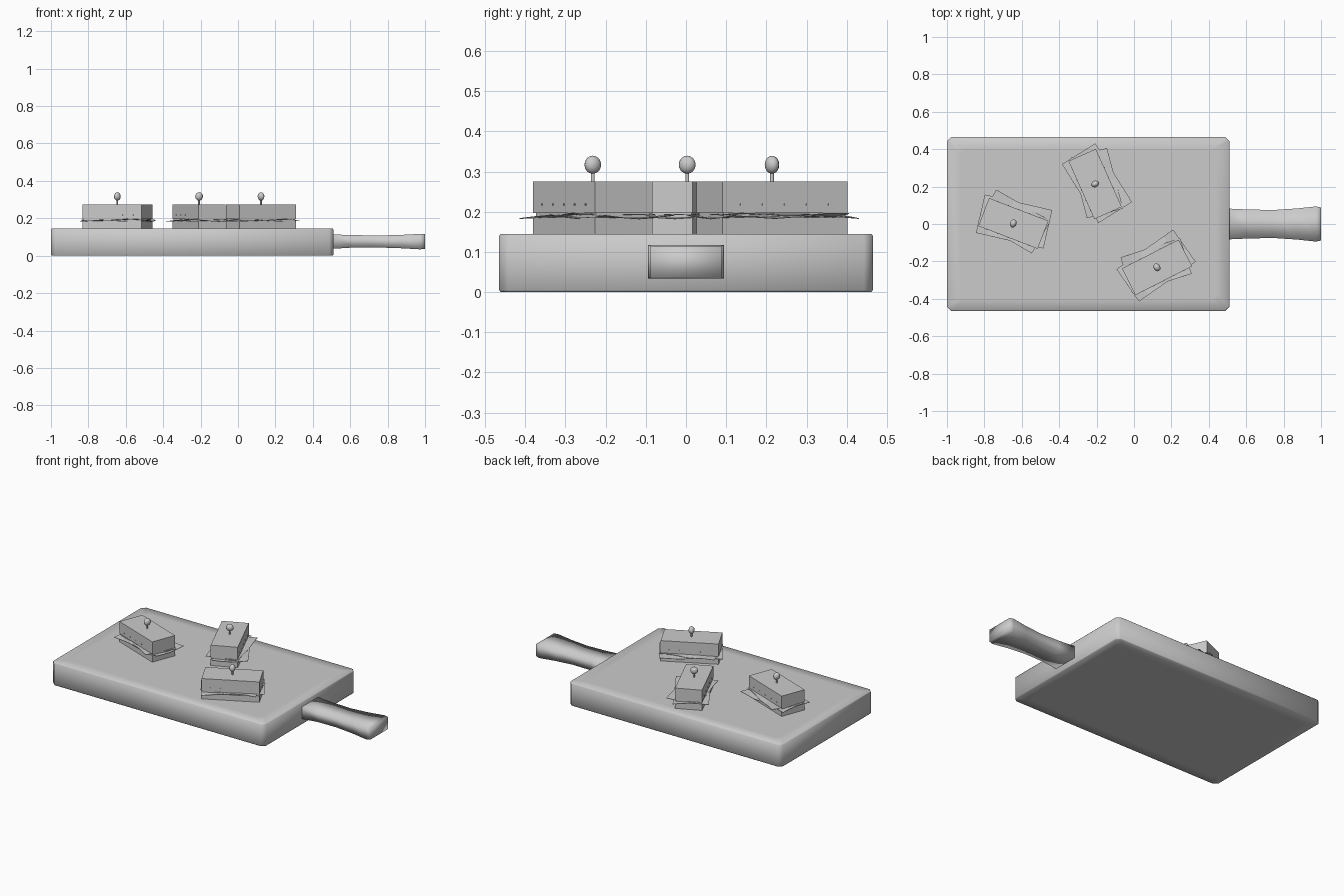
import bpy, bmesh, math
from mathutils import Matrix, Vector

if "Cube" in bpy.data.objects:
    bpy.data.objects.remove(bpy.data.objects["Cube"])

grey = bpy.data.materials.new("light_grey")
grey.use_nodes = True
grey.diffuse_color = (0.6, 0.6, 0.6, 1)
grey.node_tree.nodes["Principled BSDF"].inputs["Base Color"].default_value = (0.6, 0.6, 0.6, 1)


def finish(name, bm, smooth=False, matrix=None):
    bmesh.ops.recalc_face_normals(bm, faces=bm.faces)
    mesh = bpy.data.meshes.new(name)
    bm.to_mesh(mesh)
    bm.free()
    mesh.materials.append(grey)
    for p in mesh.polygons:
        p.use_smooth = smooth
    obj = bpy.data.objects.new(name, mesh)
    bpy.context.collection.objects.link(obj)
    if matrix:
        obj.matrix_world = matrix
    return obj


def loft(name, rings):
    """Skin a list of equal-length point rings and cap both ends."""
    bm = bmesh.new()
    loops = [[bm.verts.new(p) for p in ring] for ring in rings]
    n = len(loops[0])
    for a, b in zip(loops, loops[1:]):
        for i in range(n):
            j = (i + 1) % n
            bm.faces.new((a[i], a[j], b[j], b[i]))
    bm.faces.new(loops[0])
    bm.faces.new(loops[-1])
    return finish(name, bm, smooth=True)


def board_ring(z, inset, cut=0.022):
    hx, hy, cx = 0.755 - inset, 0.465 - inset, -0.245
    pts = [(hx, hy - cut), (hx - cut, hy), (cut - hx, hy), (-hx, hy - cut),
           (-hx, cut - hy), (cut - hx, -hy), (hx - cut, -hy), (hx, cut - hy)]
    return [(cx + x, y, z) for x, y in pts]


def handle_ring(x, w, z0, z1):
    return [(x, -w, z0), (x, w, z0), (x, w, z1), (x, -w, z1)]


# Serving board with softly shaded rim
loft("board", [board_ring(0, 0.07), board_ring(0, 0.004), board_ring(0.005, 0),
               board_ring(0.14, 0), board_ring(0.145, 0.004), board_ring(0.145, 0.07)])

# Flared handle
loft("handle", [handle_ring(*s) for s in (
    (0.49, 0.083, 0.036, 0.114), (0.62, 0.077, 0.044, 0.11), (0.75, 0.075, 0.044, 0.108),
    (0.87, 0.083, 0.04, 0.111), (0.975, 0.094, 0.034, 0.117), (1.0, 0.088, 0.037, 0.115))])


def block(name, place, size, z0, z1):
    bm = bmesh.new()
    bmesh.ops.create_cube(bm, size=1)
    bmesh.ops.scale(bm, vec=(size[0], size[1], z1 - z0), verts=bm.verts)
    bmesh.ops.translate(bm, vec=(0, 0, (z0 + z1) / 2), verts=bm.verts)
    return finish(name, bm, matrix=place)


def sheet(name, place, size, turn, z, phase):
    """Thin, slightly rippled leaf."""
    bm = bmesh.new()
    bmesh.ops.create_grid(bm, x_segments=6, y_segments=4, size=0.5)
    for v in bm.verts:
        v.co.z = 0.005 * math.sin(v.co.x * 9 + phase) * math.cos(v.co.y * 5)
    bmesh.ops.scale(bm, vec=(size[0], size[1], 1), verts=bm.verts)
    bmesh.ops.solidify(bm, geom=bm.faces[:], thickness=0.002)
    turned = Matrix.Translation((0, 0.011, z)) @ Matrix.Rotation(math.radians(turn), 4, "Z")
    return finish(name, bm, matrix=place @ turned)


def pick(place):
    bm = bmesh.new()
    bmesh.ops.create_cone(bm, segments=8, radius1=0.005, radius2=0.005, depth=0.14,
                          cap_ends=True, matrix=Matrix.Translation((0, 0, 0.23)))
    finish("pick_stick", bm, True, place).data.set_sharp_from_angle(angle=0.9)
    bm = bmesh.new()
    bmesh.ops.create_uvsphere(bm, u_segments=10, v_segments=8, radius=0.0225,
                              matrix=Matrix.Translation((0, 0, 0.317)) @ Matrix.Diagonal((0.78, 1, 1, 1)))
    finish("pick_bead", bm, True, place)


def pips(place):
    # Row of tiny crumbs along both long sides
    bm = bmesh.new()
    for side in (-1, 1):
        for i in range(5):
            at = Vector(((i - 2) * 0.06, side * 0.08, 0.218))
            bmesh.ops.create_cube(bm, size=0.005, matrix=Matrix.Translation(at))
    finish("bread_crumbs", bm, matrix=place)


# Three small sandwiches, each held by a pick
for x, y, angle in ((-0.645, 0.003, -21), (-0.208, 0.214, -66), (0.123, -0.232, 27)):
    place = Matrix.Translation((x, y, 0)) @ Matrix.Rotation(math.radians(angle), 4, "Z")
    block("lower_bread", place, (0.34, 0.16), 0.144, 0.186)
    block("filling", place, (0.33, 0.15), 0.185, 0.198)
    block("upper_bread", place, (0.34, 0.16), 0.197, 0.275)
    sheet("lower_leaf", place, (0.37, 0.21), 8, 0.188, 0)
    sheet("upper_leaf", place, (0.335, 0.2), -9, 0.194, 2)
    pips(place)
    pick(place)
